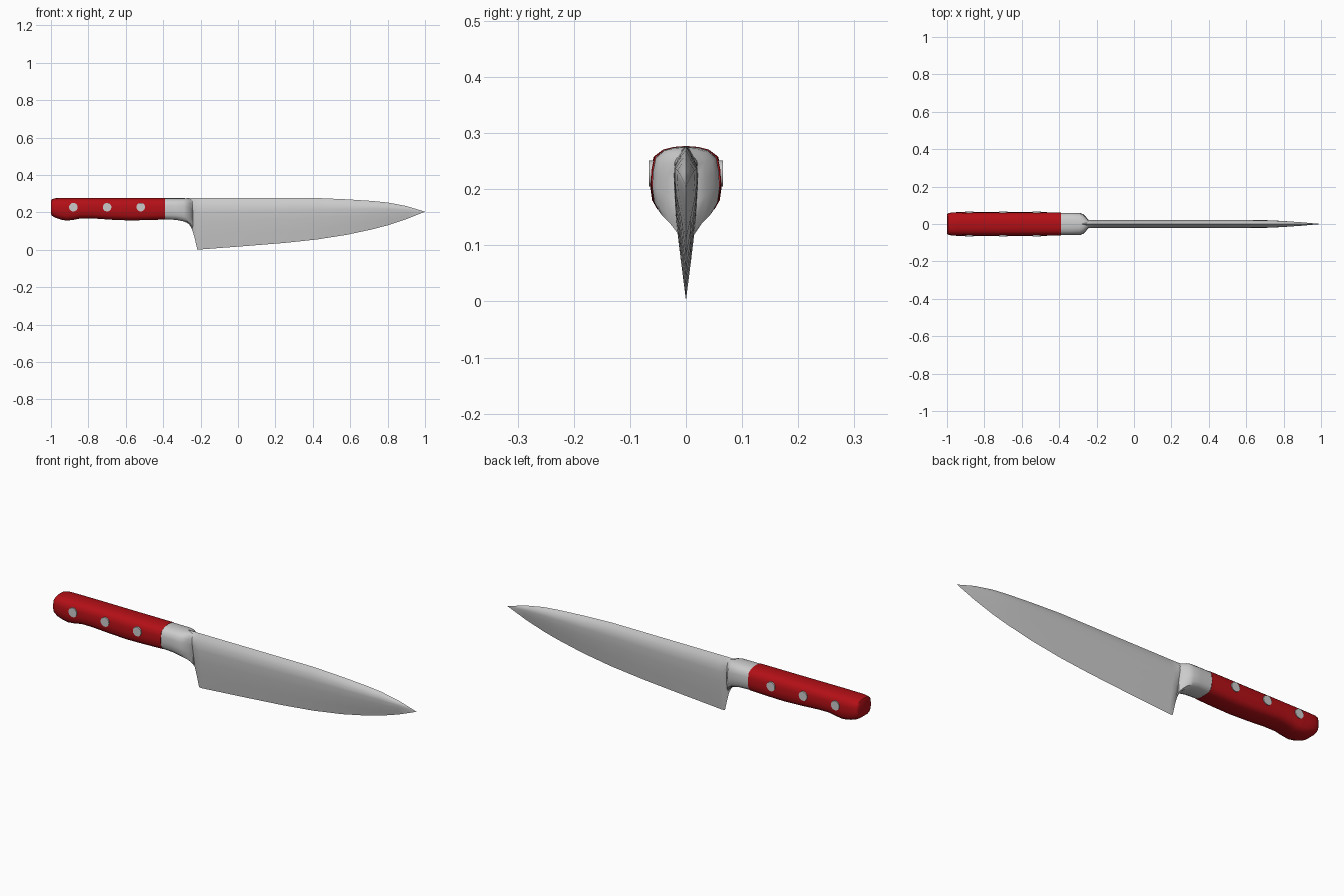
import bpy, bmesh, math

red = bpy.data.materials.new("handle_red")
red.diffuse_color = (0.45, 0.005, 0.008, 1)


def smooth(obj, angle):
    bpy.ops.object.select_all(action='DESELECT')
    obj.select_set(True)
    bpy.context.view_layer.objects.active = obj
    bpy.ops.object.shade_smooth_by_angle(angle=math.radians(angle))


def loft(name, stations, half_profile, angle, material=None):
    """Skin stations (x, half width, bottom, top) with a mirrored profile.
    half_profile runs from top centre to bottom centre as (y, z) fractions."""
    ring = half_profile + [(-y, z) for y, z in half_profile[-2:0:-1]]
    bm = bmesh.new()
    loops = [[bm.verts.new((x, w * y, lo + (hi - lo) * z)) for y, z in ring]
             for x, w, lo, hi in stations]
    n = len(ring)
    for a, b in zip(loops, loops[1:]):
        for i in range(n):
            j = (i + 1) % n
            bm.faces.new((a[i], a[j], b[j], b[i]))
    bm.faces.new(loops[0])
    bm.faces.new(loops[-1])
    bmesh.ops.remove_doubles(bm, verts=bm.verts, dist=1e-5)
    bmesh.ops.recalc_face_normals(bm, faces=bm.faces)
    mesh = bpy.data.meshes.new(name)
    bm.to_mesh(mesh)
    bm.free()
    obj = bpy.data.objects.new(name, mesh)
    bpy.context.collection.objects.link(obj)
    if material:
        mesh.materials.append(material)
    smooth(obj, angle)
    return obj


grip = [(0, 1), (0.35, 0.985), (0.65, 0.94), (0.9, 0.83), (0.97, 0.65),
        (1, 0.42), (0.94, 0.2), (0.8, 0.07), (0.5, 0.0), (0, 0)]
steel = [(0, 1), (0.5, 0.93), (0.95, 0.84), (1, 0.72), (0.85, 0.52),
         (0.42, 0.25), (0, 0)]

# Red handle scales with a flared butt
loft("handle", [(-1.0, 0.050, 0.192, 0.262), (-0.995, 0.057, 0.182, 0.271),
                (-0.975, 0.062, 0.171, 0.276), (-0.945, 0.063, 0.161, 0.277),
                (-0.915, 0.064, 0.156, 0.277), (-0.88, 0.064, 0.160, 0.277),
                (-0.84, 0.063, 0.168, 0.277), (-0.78, 0.063, 0.168, 0.277),
                (-0.68, 0.063, 0.161, 0.277), (-0.58, 0.063, 0.157, 0.277),
                (-0.48, 0.063, 0.159, 0.277), (-0.39, 0.062, 0.162, 0.277)],
     grip, 45, red)

# Bolster tapering into the blade
loft("bolster", [(-0.39, 0.060, 0.163, 0.276), (-0.33, 0.060, 0.160, 0.276),
                 (-0.29, 0.060, 0.152, 0.276), (-0.27, 0.052, 0.143, 0.275),
                 (-0.255, 0.036, 0.130, 0.272), (-0.24, 0.018, 0.110, 0.268)],
     grip, 40)

# Blade with curved heel, tapering to the tip
loft("blade", [(-0.275, 0.020, 0.150, 0.277), (-0.255, 0.021, 0.128, 0.277),
               (-0.24, 0.021, 0.093, 0.277), (-0.23, 0.021, 0.055, 0.277),
               (-0.218, 0.021, 0.003, 0.277), (-0.20, 0.021, 0.002, 0.277),
               (0.04, 0.021, 0.020, 0.277), (0.25, 0.021, 0.037, 0.277),
               (0.42, 0.021, 0.055, 0.277), (0.58, 0.021, 0.080, 0.270),
               (0.72, 0.020, 0.110, 0.261), (0.80, 0.016, 0.131, 0.253),
               (0.90, 0.009, 0.164, 0.234), (1.0, 0.0, 0.204, 0.204)],
     steel, 30)

# Rivets through the handle
for i, x in enumerate((-0.88, -0.70, -0.52)):
    bpy.ops.mesh.primitive_cylinder_add(vertices=24, radius=0.023, depth=0.132,
                                        location=(x, 0, 0.228),
                                        rotation=(math.pi / 2, 0, 0))
    rivet = bpy.context.object
    rivet.name = f"rivet_{i + 1}"
    smooth(rivet, 30)
